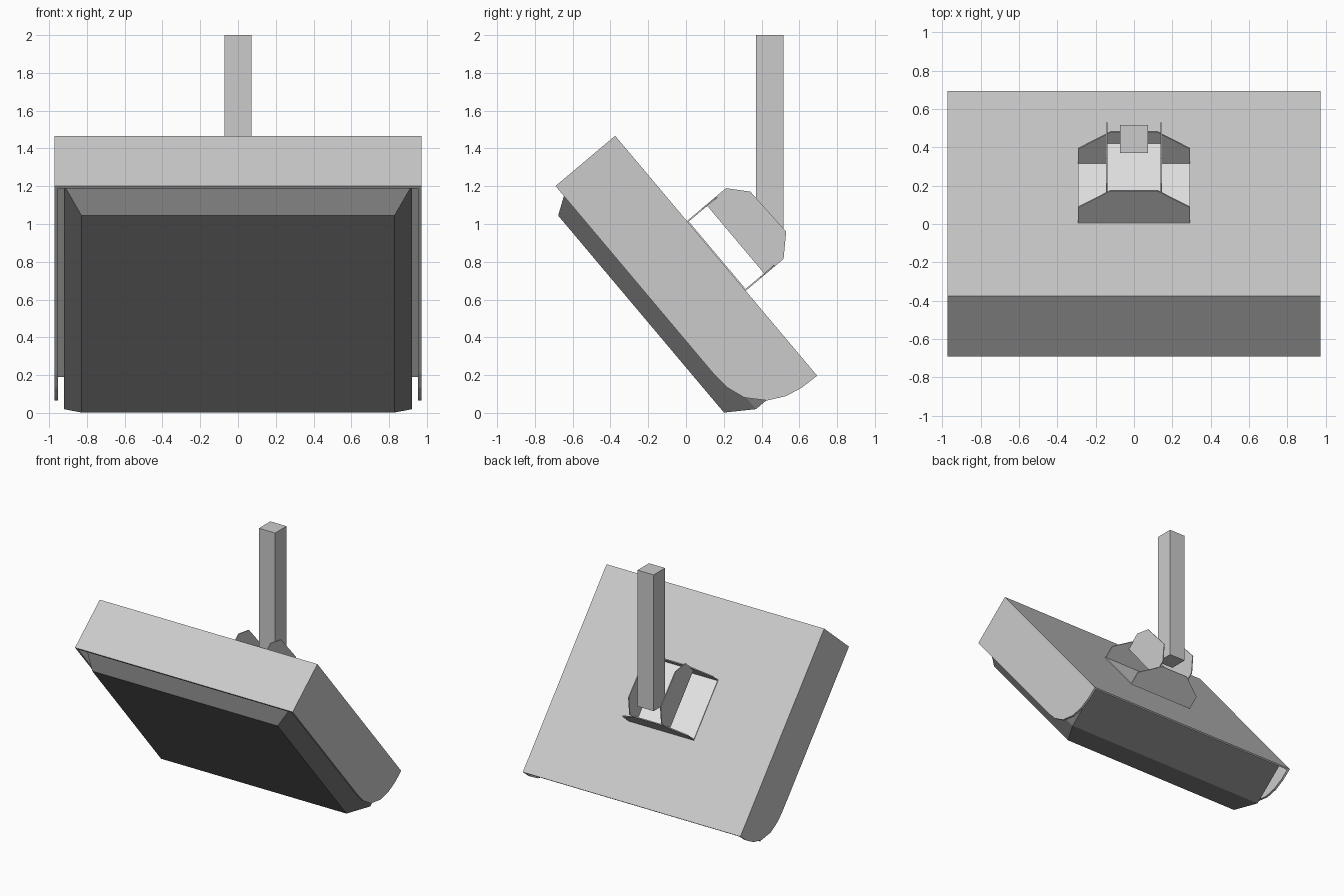
import bpy, bmesh
from mathutils import Vector

cube = bpy.data.objects.get("Cube")
if cube:
    bpy.data.objects.remove(cube, do_unlink=True)


def material(name, value):
    mat = bpy.data.materials.new(name)
    mat.use_nodes = True
    color = (value, value, value, 1)
    mat.diffuse_color = color
    mat.node_tree.nodes["Principled BSDF"].inputs["Base Color"].default_value = color
    return mat


GREY = material("light grey", 0.6)
DARK = material("dark grey", 0.19)
PALE = material("pale grey", 0.8)

# Tilted frame: u runs down the back panel, v runs out toward the screen
ORIGIN = Vector((0, -0.375, 1.467))
DOWN = Vector((0, 0.644, -0.765))
OUT = Vector((0, -0.765, -0.644))


def tilted(x, u, v):
    return ORIGIN + Vector((x, 0, 0)) + DOWN * u + OUT * v


def loft(name, rings, mat):
    """Closed solid through rings with equal point counts."""
    bm = bmesh.new()
    loops = [[bm.verts.new(p) for p in ring] for ring in rings]
    for a, b in zip(loops, loops[1:]):
        for i in range(len(a)):
            j = (i + 1) % len(a)
            bm.faces.new((a[i], a[j], b[j], b[i]))
    bm.faces.new(loops[0])
    bm.faces.new(loops[-1])
    bmesh.ops.recalc_face_normals(bm, faces=bm.faces)
    mesh = bpy.data.meshes.new(name)
    bm.to_mesh(mesh)
    bm.free()
    mesh.materials.append(mat)
    obj = bpy.data.objects.new(name, mesh)
    bpy.context.collection.objects.link(obj)
    return obj


def side_prism(name, outline, x0, x1, mat):
    """Extrude a (u, v) outline across x."""
    return loft(name, [[tilted(x, u, v) for u, v in outline] for x in (x0, x1)], mat)


def slab(name, x0, x1, u0, u1, v0, v1, mat):
    return side_prism(name, [(u0, v0), (u1, v0), (u1, v1), (u0, v1)], x0, x1, mat)


HALF, LENGTH, DEPTH, WALL = 0.972, 1.66, 0.413, 0.018

# Hood: back panel, top and two rounded side walls
slab("back_panel", -HALF, HALF, 0, LENGTH, 0, 0.012, GREY)
slab("hood_top", -HALF, HALF, 0, WALL, 0, DEPTH, GREY)
side_outline = [(0, 0), (0, DEPTH), (1.3, DEPTH), (1.4, 0.405), (1.5, 0.37),
                (1.59, 0.287), (1.637, 0.195), (1.657, 0.1), (LENGTH, 0)]
for side, sign in (("left", 1), ("right", -1)):
    side_prism("hood_side_" + side, side_outline, sign * (HALF - WALL), sign * HALF, GREY)


# Screen body with a bevelled front
def rectangle(half, u0, u1, v):
    return [tilted(x, u, v) for x, u in ((-half, u0), (half, u0), (half, u1), (-half, u1))]


loft("screen_body", [rectangle(0.922, 0.035, 1.587, 0.01),
                     rectangle(0.922, 0.035, 1.587, 0.362),
                     rectangle(0.828, 0.129, 1.492, 0.503)], DARK)

# Wall bracket: base plate and two tapered flanges
TOP, BOTTOM, THIN = 0.59, 1.073, 0.008
slab("bracket_base", -0.292, 0.292, TOP, BOTTOM, -0.006, 0.002, PALE)
flange = [(-0.292, 0), (0.292, 0), (0.292, -0.105), (0.12, -0.22),
          (-0.12, -0.22), (-0.292, -0.105)]
for name, u in (("upper", TOP), ("lower", BOTTOM - THIN)):
    loft("bracket_flange_" + name,
         [[tilted(x, w, v) for x, v in flange] for w in (u, u + THIN)], GREY)

# Pivot channel between the flanges
slab("channel_web", -0.145, 0.145, TOP, BOTTOM, -0.142, -0.134, PALE)
ear = [(TOP, -0.135), (TOP, -0.27), (0.687, -0.357), (0.971, -0.366),
       (BOTTOM, -0.262), (BOTTOM, -0.135)]
for side, sign in (("left", 1), ("right", -1)):
    side_prism("channel_ear_" + side, ear, sign * 0.139, sign * 0.146, GREY)

# Upright ceiling pole
pole = [(-0.072, 0.37), (0.072, 0.37), (0.072, 0.515), (-0.072, 0.515)]
loft("ceiling_pole", [[Vector((x, y, z)) for x, y in pole] for z in (0.9, 2.0)], GREY)
